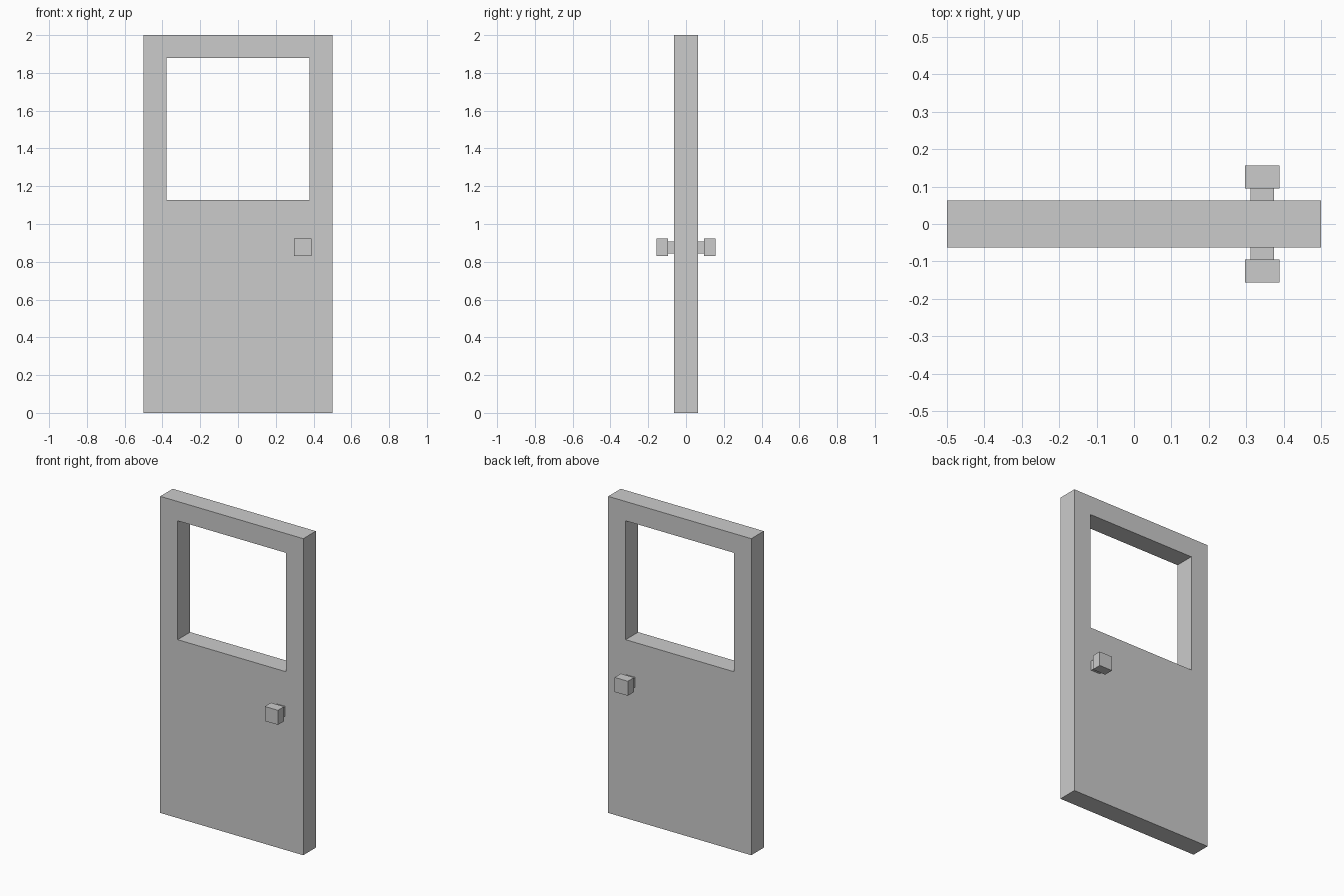
import bpy, bmesh

if "Cube" in bpy.data.objects:
    bpy.data.objects.remove(bpy.data.objects["Cube"])

T = 0.0625  # half thickness of the door


def finish(name, bm):
    bmesh.ops.recalc_face_normals(bm, faces=bm.faces)
    mesh = bpy.data.meshes.new(name)
    bm.to_mesh(mesh)
    bm.free()
    obj = bpy.data.objects.new(name, mesh)
    bpy.context.collection.objects.link(obj)
    return obj


def box(name, lo, hi):
    bm = bmesh.new()
    bmesh.ops.create_cube(bm, size=1)
    for v in bm.verts:
        v.co = [l + (c + 0.5) * (h - l) for c, l, h in zip(v.co, lo, hi)]
    return finish(name, bm)


def rect(x, z0, z1):
    return [(-x, z0), (x, z0), (x, z1), (-x, z1)]


# Door panel: outer rectangle with a window opening
bm = bmesh.new()
rings = [[bm.verts.new((x, y, z)) for x, z in rect(*size)]
         for size, y in (((0.5, 0, 2), -T), ((0.5, 0, 2), T),
                         ((0.378, 1.127, 1.878), T), ((0.378, 1.127, 1.878), -T))]
for i, ring in enumerate(rings):
    nxt = rings[(i + 1) % 4]
    for j in range(4):
        k = (j + 1) % 4
        bm.faces.new((ring[j], ring[k], nxt[k], nxt[j]))
finish("door_panel", bm)

# Handle on each side: short stem and square knob
CX, CZ = 0.343, 0.876
for side, s in (("front", -1), ("back", 1)):
    for part, r, y0, y1 in (("stem", 0.031, T, 0.095), ("knob", 0.046, 0.095, 0.157)):
        ya, yb = sorted((s * y0, s * y1))
        box(f"{side}_handle_{part}", (CX - r, ya, CZ - r), (CX + r, yb, CZ + r))
